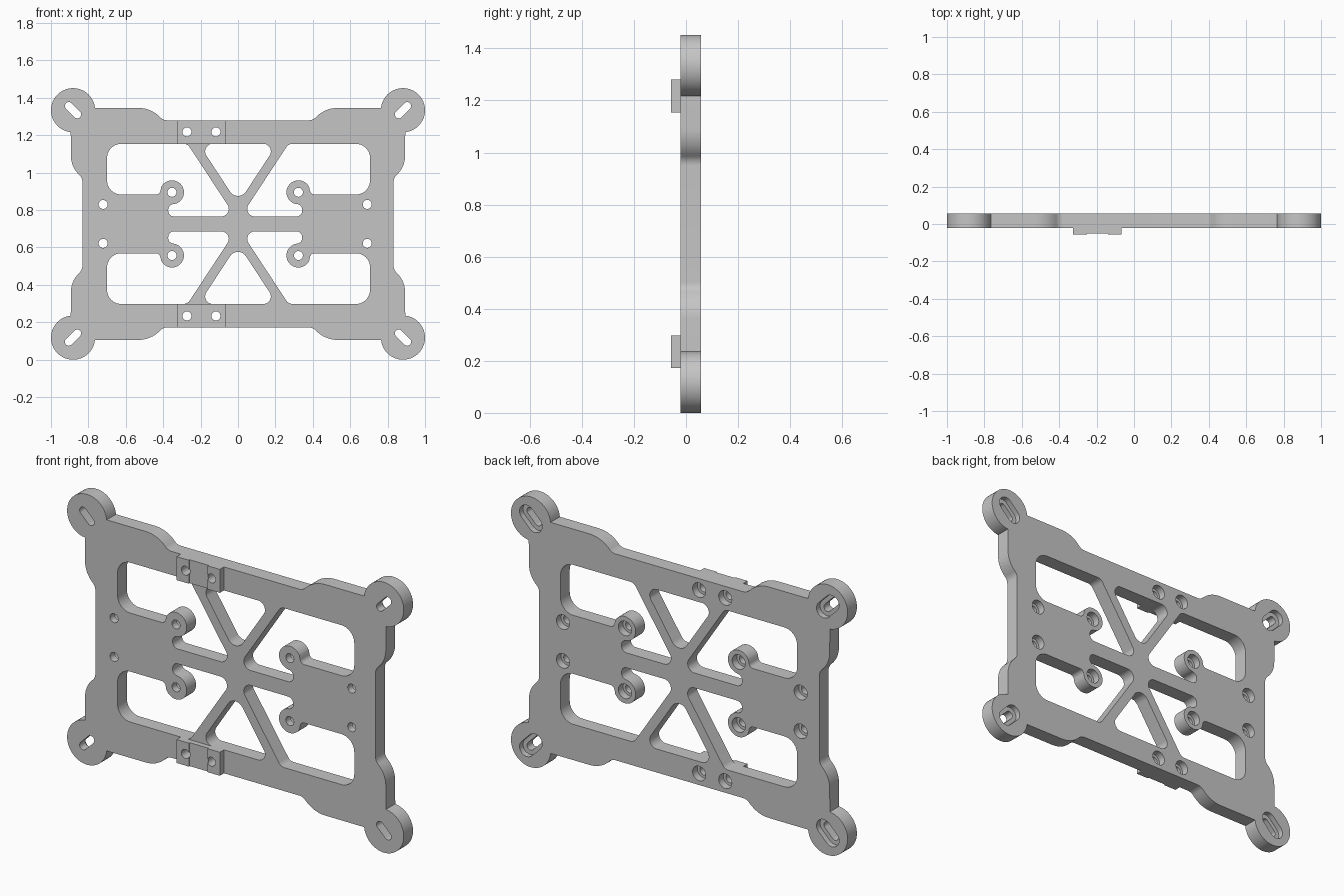
import bpy, bmesh, math
from mathutils import Vector

cube = bpy.data.objects.get("Cube")
if cube:
    bpy.data.objects.remove(cube, do_unlink=True)

MID = 0.726                    # height of the horizontal symmetry line
FRONT, BACK = -0.022, 0.057    # faces of the plate
PAD_FRONT = -0.057
SIDES = [(sx, sz) for sx in (1, -1) for sz in (1, -1)]

grey = bpy.data.materials.new("plain grey")
grey.use_nodes = True
colour = (0.56, 0.56, 0.56, 1)
grey.diffuse_color = colour
grey.node_tree.nodes["Principled BSDF"].inputs["Base Color"].default_value = colour


def arc(cx, cz, r, a0, a1, n=32):
    """Points along an arc, angles in degrees."""
    return [(cx + r * math.cos(math.radians(a0 + (a1 - a0) * i / n)),
             cz + r * math.sin(math.radians(a0 + (a1 - a0) * i / n))) for i in range(n + 1)]


def rounded(points, n=8):
    """Closed profile; a point with a third value is filleted to that radius."""
    out = []
    for i, p in enumerate(points):
        here = Vector(p[:2])
        if len(p) < 3:
            out.append(here)
            continue
        u = (Vector(points[i - 1][:2]) - here).normalized()
        v = (Vector(points[(i + 1) % len(points)][:2]) - here).normalized()
        half = u.angle(v) / 2
        centre = here + (u + v).normalized() * p[2] / math.sin(half)
        start = (here + u * p[2] / math.tan(half) - centre).normalized()
        end = (here + v * p[2] / math.tan(half) - centre).normalized()
        for k in range(n + 1):
            out.append(centre + start.lerp(end, k / n).normalized() * p[2])
    return out


def add_prism(bm, profile, y0, y1):
    """Extrude a profile in the upright plane from y0 to y1."""
    face = bm.faces.new([bm.verts.new((p[0], y0, p[1])) for p in profile])
    moved = bmesh.ops.extrude_face_region(bm, geom=[face])["geom"]
    verts = [g for g in moved if isinstance(g, bmesh.types.BMVert)]
    bmesh.ops.translate(bm, verts=verts, vec=(0, y1 - y0, 0))


def make(name, prisms):
    bm = bmesh.new()
    for prism in prisms:
        add_prism(bm, *prism)
    bmesh.ops.recalc_face_normals(bm, faces=bm.faces[:])
    mesh = bpy.data.meshes.new(name)
    bm.to_mesh(mesh)
    bm.free()
    obj = bpy.data.objects.new(name, mesh)
    bpy.context.collection.objects.link(obj)
    mesh.materials.append(grey)
    return obj


def place(profile, sx=1, sz=1):
    """Mirror a profile and lift it to the middle height."""
    return [(sx * p[0], MID + sz * p[1]) for p in profile]


def flip(points, sx, sz):
    return [(p[0] * sx, p[1] * sz) + tuple(p[2:]) for p in points]


def slot(r, half):
    """Slot along the diagonal of a corner ear."""
    d = half * math.sqrt(0.5)
    return (arc(0.882 + d, 0.608 + d, r, -45, 135, 16)
            + arc(0.882 - d, 0.608 - d, r, 135, 315, 16))


def circle(x, z, r):
    return arc(x, z, r, 0, 360)[:-1]


# Plate outline: one quarter, mirrored around
quarter = ([(0.832, 0.245, 0.05), (0.893, 0.306, 0.14)]
           + arc(0.882, 0.608, 0.118, -84, 174)
           + [(0.465, 0.62, 0.16), (0.4, 0.554, 0.05)])
outline = (quarter + flip(quarter[::-1], -1, 1)
           + flip(quarter, -1, -1) + flip(quarter[::-1], 1, -1))
plate = make("mounting_plate", [(place(rounded(outline)), FRONT, BACK)])

# Windows: hooked side openings and triangles between the struts
windows = []
for sx, sz in SIDES:
    hook = 0.338 - 0.015 * sx
    opening = [(0.703 + 0.003 * sx, 0.428, 0.075), (0.27, 0.428, 0.04),
               (0.015, 0.04, 0.04), (hook + 0.02, 0.04, 0.03), (hook + 0.02, 0.106, 0.028)]
    opening += arc(hook, 0.169, 0.064, 268, 26)
    opening += [(hook + 0.066, 0.157, 0.025), (0.703 + 0.003 * sx, 0.157, 0.075)]
    windows.append(place(rounded(opening), sx, sz))
triangle = rounded([(0.21, 0.428, 0.04), (-0.21, 0.428, 0.04), (0, 0.108, 0.05)])
windows += [place(triangle, 1, sz) for sz in (1, -1)]

# Screw holes and diagonal slots, each with a wider recess at the back
spots = []
for sx, sz in SIDES:
    spots += [(sx * 0.338 - 0.015, MID + sz * 0.169), (sx * 0.706 - 0.015, MID + sz * 0.104)]
for sz in (1, -1):
    spots += [(-0.273, MID + sz * 0.492), (-0.118, MID + sz * 0.492)]
holes = [circle(x, z, 0.024) for x, z in spots]
slots = [place(slot(0.021, 0.032), *s) for s in SIDES]
recesses = [(circle(x, z, 0.039), BACK - 0.04, 0.2) for x, z in spots]
recesses += [(place(slot(0.043, 0.034), *s), BACK - 0.03, 0.2) for s in SIDES]

through_cutter = make("through_cutter", [(p, -0.2, 0.2) for p in windows + holes + slots])
hole_cutter = make("hole_cutter", [(p, -0.2, 0.2) for p in holes])
recess_cutter = make("recess_cutter", recesses)

# Raised pads on the rails, with a shallow groove across the middle
section = [(-0.325, FRONT), (-0.325, PAD_FRONT), (-0.252, PAD_FRONT),
           (-0.252, PAD_FRONT + 0.007), (-0.14, PAD_FRONT + 0.007),
           (-0.14, PAD_FRONT), (-0.068, PAD_FRONT), (-0.068, FRONT)]
pads = []
for label, sz in (("upper", 1), ("lower", -1)):
    low, high = sorted((MID + sz * 0.428, MID + sz * 0.554))
    pad = make(label + "_pad", [(section, low, high)])
    for v in pad.data.vertices:      # stand the section up: swap depth and height
        v.co.y, v.co.z = v.co.z, v.co.y
    pad.data.flip_normals()
    pads.append(pad)


def cut(obj, cutters):
    for cutter in cutters:
        mod = obj.modifiers.new("cut", "BOOLEAN")
        mod.operation, mod.solver, mod.object = "DIFFERENCE", "EXACT", cutter
    bpy.context.view_layer.update()
    result = obj.evaluated_get(bpy.context.evaluated_depsgraph_get())
    mesh = bpy.data.meshes.new_from_object(result)
    obj.modifiers.clear()
    obj.data = mesh


cut(plate, [through_cutter, recess_cutter])
for pad in pads:
    cut(pad, [hole_cutter])
for cutter in (through_cutter, hole_cutter, recess_cutter):
    bpy.data.objects.remove(cutter, do_unlink=True)

# Smooth the fillets, keep the rims sharp
bpy.ops.object.select_all(action="DESELECT")
for obj in [plate] + pads:
    obj.select_set(True)
    bpy.context.view_layer.objects.active = obj
bpy.ops.object.shade_smooth_by_angle(angle=math.radians(30))
